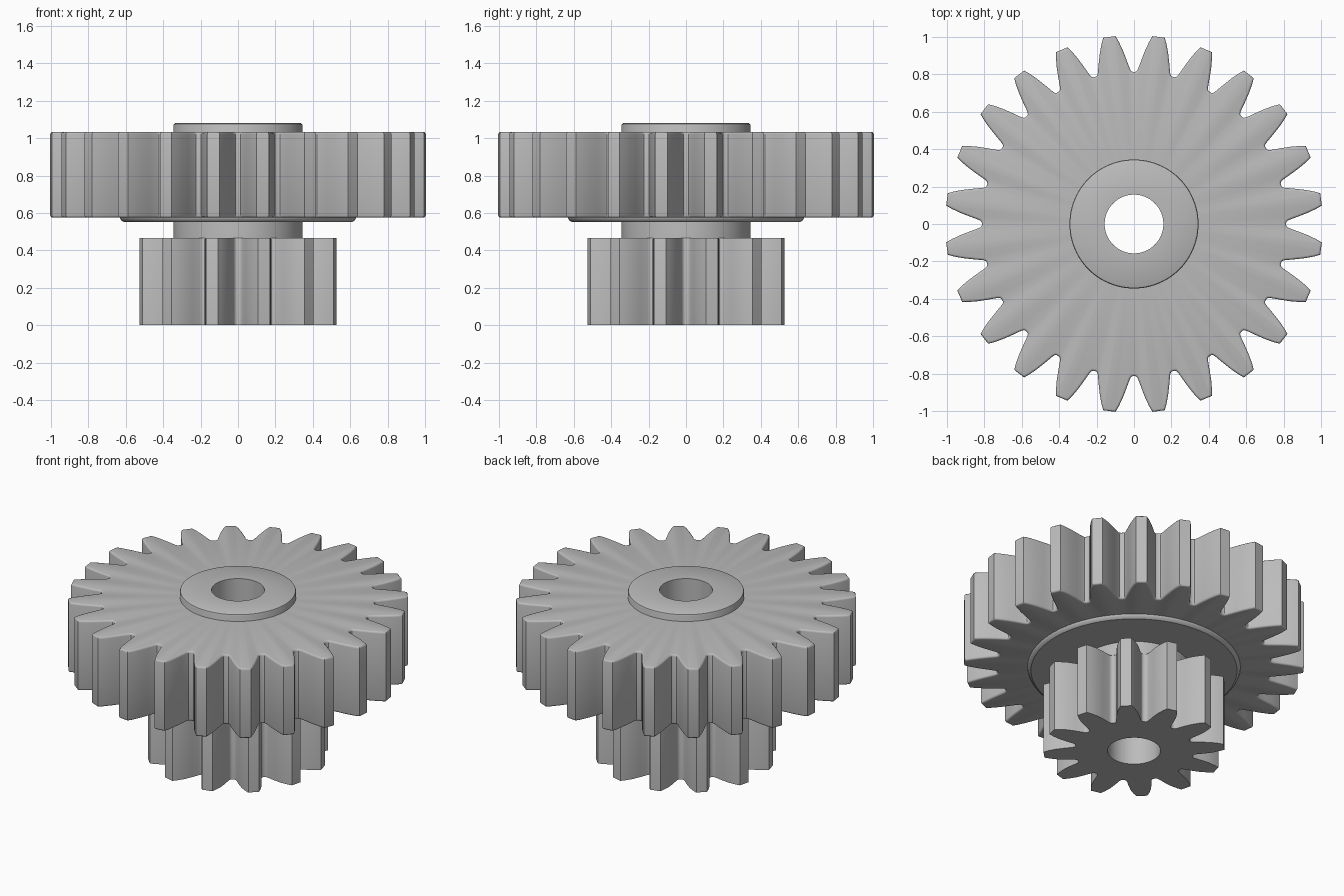
import bpy, bmesh
from math import pi, sin, cos, radians
from mathutils import Vector

cube = bpy.data.objects.get("Cube")
if cube:
    bpy.data.objects.remove(cube, do_unlink=True)

grey = bpy.data.materials.new("plain grey")
grey.use_nodes = True
COLOUR = (0.5, 0.5, 0.5, 1)
grey.diffuse_color = COLOUR
grey.node_tree.nodes["Principled BSDF"].inputs["Base Color"].default_value = COLOUR


def skin_loops(name, loops):
    """Closed body from equal loops of points, each joined to the next, last to first."""
    bm = bmesh.new()
    rings = [[bm.verts.new(p) for p in loop] for loop in loops]
    n = len(rings[0])
    for k, ring in enumerate(rings):
        nxt = rings[(k + 1) % len(rings)]
        for i in range(n):
            j = (i + 1) % n
            bm.faces.new((ring[i], ring[j], nxt[j], nxt[i]))
    bmesh.ops.recalc_face_normals(bm, faces=bm.faces)
    mesh = bpy.data.meshes.new(name)
    bm.to_mesh(mesh)
    bm.free()
    mesh.materials.append(grey)
    ob = bpy.data.objects.new(name, mesh)
    bpy.context.collection.objects.link(ob)
    bpy.ops.object.select_all(action='DESELECT')
    ob.select_set(True)
    bpy.context.view_layer.objects.active = ob
    bpy.ops.object.shade_smooth_by_angle(angle=radians(35))
    return ob


def turned(name, profile, segments=96):
    """Ring swept from a closed (radius, height) profile."""
    angles = [2 * pi * i / segments for i in range(segments)]
    return skin_loops(name, [[(r * cos(a), r * sin(a), z) for a in angles]
                             for r, z in profile])


def gear(name, teeth, flank, bore, z0, z1, low_bevel, top_bevel):
    """Spur gear; flank lists (radius, half angle of the tooth) from root to tip."""
    half = [(r, -a) for r, a in flank] + [(r, a) for r, a in reversed(flank)]
    pts = []
    for t in range(teeth):
        mid = (t + 0.5) * 2 * pi / teeth
        pts += [Vector((r * cos(mid + a), r * sin(mid + a))) for r, a in half]
    n = len(pts)

    def outline(inset, z):
        loop = []
        for i, p in enumerate(pts):
            before = (p - pts[i - 1]).normalized()
            after = (pts[(i + 1) % n] - p).normalized()
            d = (before + after).normalized()
            q = p - Vector((d.y, -d.x)) * inset / max(d.dot(after), 0.5)
            loop.append((q.x, q.y, z))
        return loop

    def inner(z):
        return [(*(p.normalized() * bore), z) for p in pts]

    loops = [inner(z0)]
    steps = [0, pi / 6, pi / 3, pi / 2]
    if low_bevel:
        loops += [outline(low_bevel * (1 - sin(s)), z0 + low_bevel * (1 - cos(s)))
                  for s in steps]
    else:
        loops.append(outline(0, z0))
    loops += [outline(top_bevel * (1 - cos(s)), z1 - top_bevel * (1 - sin(s)))
              for s in steps]
    loops.append(inner(z1))
    return skin_loops(name, loops)


# Toothed wheels
gear("large_gear", 24,
     [(0.814, 0.122), (0.817, 0.113), (0.83, 0.104), (0.88, 0.085),
      (0.93, 0.067), (0.975, 0.049), (1.009, 0.033)],
     0.25, 0.575, 1.033, 0.012, 0.012)
gear("small_gear", 12,
     [(0.352, 0.24), (0.356, 0.218), (0.37, 0.198), (0.42, 0.162),
      (0.466, 0.13), (0.51, 0.09), (0.538, 0.061)],
     0.157, 0, 0.467, 0, 0.006)

# Central hub with its through hole
turned("hub", [(0.157, 0.465), (0.345, 0.465), (0.345, 1.068), (0.342, 1.076),
               (0.335, 1.08), (0.157, 1.08)])

# Shallow raised disc under the large wheel
turned("under_disc", [(0.3, 0.6), (0.632, 0.6), (0.632, 0.575), (0.626, 0.562),
                      (0.612, 0.552), (0.3, 0.552)])
